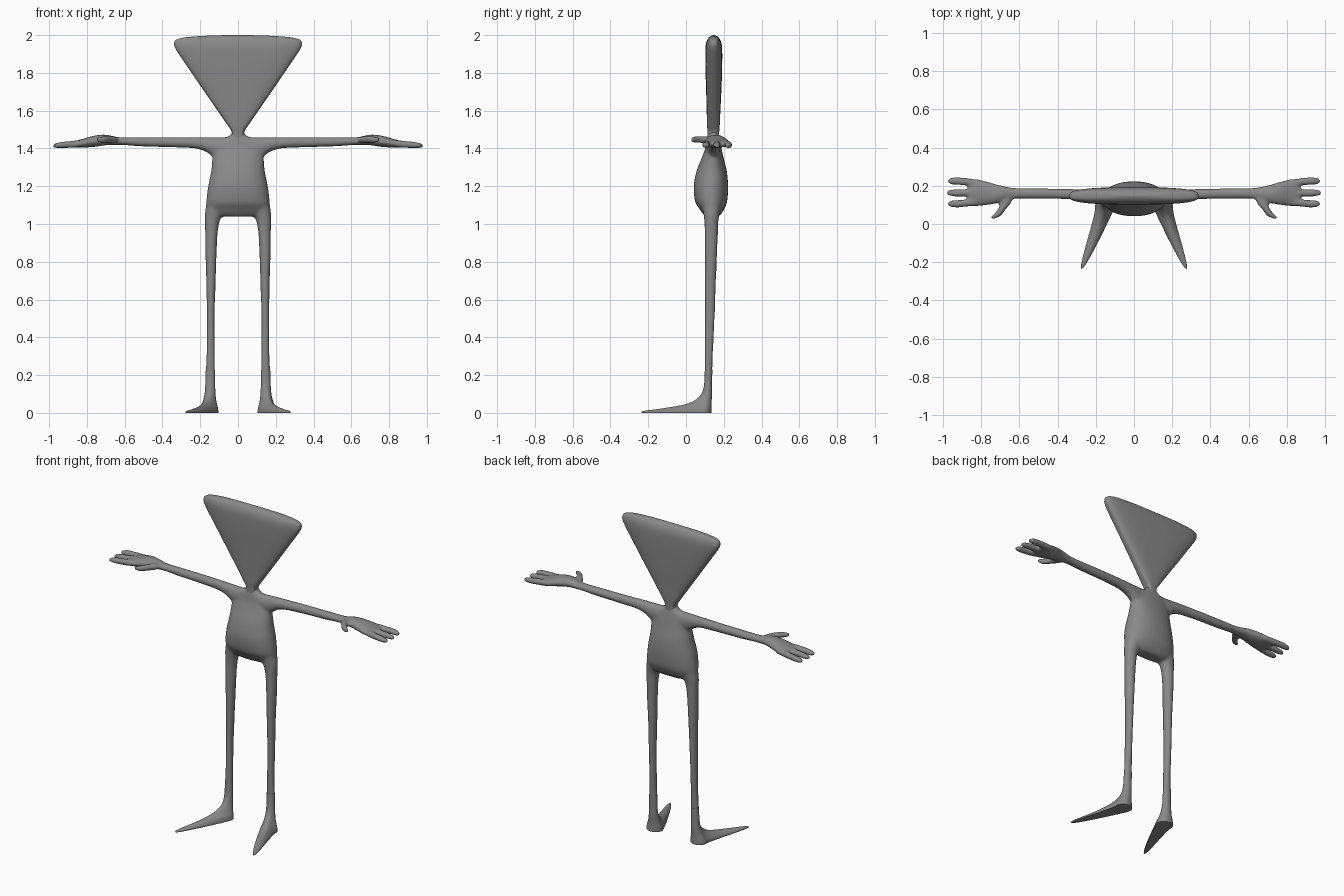
import bpy, bmesh, math
from mathutils import Vector

grey = bpy.data.materials.new("mid grey")
grey.diffuse_color = (0.25, 0.25, 0.25, 1)


def spline(rows, steps):
    """Catmull-Rom resampling of a list of number rows."""
    out = []
    for i in range(len(rows) - 1):
        p = [Vector(rows[max(0, min(len(rows) - 1, i + k))]) for k in (-1, 0, 1, 2)]
        for j in range(steps):
            t = j / steps
            out.append(0.5 * (2 * p[1] + (p[2] - p[0]) * t
                              + (2 * p[0] - 5 * p[1] + 4 * p[2] - p[3]) * t * t
                              + (3 * p[1] - p[0] - 3 * p[2] + p[3]) * t ** 3))
    return out + [Vector(rows[-1])]


def loft(bm, axis, rows, side=1, power=2.0, sides=32, steps=4):
    """Closed tube along an axis; row = position, centre a, centre b, radius a, radius b,
    then optional forward stretch in a and b."""
    rings = []
    for r in spline(rows, steps):
        ring = []
        for k in range(sides):
            t = 2 * math.pi * k / sides
            c, s = math.cos(t), math.sin(t)
            a = r[1] + r[3] * math.copysign(abs(c) ** (2 / power), c)
            b = r[2] + r[4] * math.copysign(abs(s) ** (2 / power), s)
            if len(r) > 5:
                f = max(0, -s) ** 3
                a, b = a + f * r[5], b + f * r[6]
            x, y, z = {"x": (r[0], a, b), "y": (a, r[0], b), "z": (a, b, r[0])}[axis]
            ring.append(bm.verts.new((x * side, y, z)))
        rings.append(ring)
    for lo, hi in zip(rings, rings[1:]):
        for k in range(sides):
            n = (k + 1) % sides
            bm.faces.new((lo[k], lo[n], hi[n], hi[k]))
    bm.faces.new(rings[0])
    bm.faces.new(rings[-1])


def finish(name, bm, angle=50):
    bmesh.ops.recalc_face_normals(bm, faces=bm.faces)
    me = bpy.data.meshes.new(name)
    bm.to_mesh(me)
    bm.free()
    me.materials.append(grey)
    ob = bpy.data.objects.new(name, me)
    bpy.context.collection.objects.link(ob)
    bpy.ops.object.select_all(action="DESELECT")
    ob.select_set(True)
    bpy.context.view_layer.objects.active = ob
    bpy.ops.object.shade_smooth_by_angle(angle=math.radians(angle))
    return ob


# Head: flat wedge with rounded rim
bm = bmesh.new()
loft(bm, "z", [(1.455, 0, .145, .03, .03), (1.49, 0, .145, .034, .031), (1.53, 0, .145, .06, .034),
               (1.62, 0, .146, .122, .037), (1.72, 0, .147, .191, .041), (1.82, 0, .147, .259, .044),
               (1.89, 0, .147, .307, .045), (1.93, 0, .147, .332, .044), (1.955, 0, .147, .338, .041),
               (1.975, 0, .147, .328, .034), (1.988, 0, .147, .28, .025), (1.996, 0, .147, .18, .014),
               (2.0, 0, .147, .06, .003)], power=3.2, sides=64)
finish("head", bm, 60)

# Body skin: torso, arms, hands and legs fused into one surface
bm = bmesh.new()
loft(bm, "z", [(1.04, 0, .138, .12, .035), (1.055, 0, .138, .155, .05), (1.08, 0, .137, .167, .066),
               (1.12, 0, .133, .168, .085), (1.2, 0, .132, .158, .091), (1.28, 0, .136, .142, .08),
               (1.35, 0, .141, .136, .058), (1.4, 0, .145, .13, .043), (1.44, 0, .145, .11, .034),
               (1.46, 0, .145, .06, .03), (1.475, 0, .145, .036, .03), (1.495, 0, .145, .033, .03)],
     power=2.2)
for s in (1, -1):
    # Arm
    loft(bm, "x", [(0, .145, 1.4, .036, .06), (.08, .145, 1.4, .036, .06), (.13, .147, 1.407, .034, .053),
                   (.17, .149, 1.421, .032, .039), (.23, .152, 1.43, .029, .03), (.35, .157, 1.433, .027, .027),
                   (.5, .159, 1.435, .027, .025), (.6, .16, 1.438, .028, .021), (.66, .16, 1.44, .032, .022)], s)
    # Palm
    loft(bm, "x", [(.58, .16, 1.438, .027, .019), (.64, .16, 1.44, .031, .021), (.7, .157, 1.445, .045, .028),
                   (.76, .16, 1.438, .06, .03), (.82, .164, 1.428, .071, .023), (.85, .164, 1.424, .071, .019),
                   (.87, .164, 1.422, .064, .012)], s)
    # Fingers
    for y0, y1, tip in ((.21, .225, .976), (.163, .163, .982), (.12, .106, .976)):
        loft(bm, "x", [(.79, y0, 1.428, .019, .017), (.85, (y0 + y1) / 2, 1.424, .02, .019),
                       (.92, y1, 1.419, .02, .018), (.955, y1, 1.416, .018, .015),
                       (tip - .008, y1, 1.414, .013, .011), (tip, y1, 1.413, .004, .004)], s, sides=16)
    # Thumb
    loft(bm, "y", [(.15, .665, 1.443, .035, .018), (.11, .672, 1.446, .029, .019), (.08, .69, 1.447, .022, .019),
                   (.058, .706, 1.447, .022, .018), (.04, .724, 1.447, .024, .017),
                   (.03, .737, 1.447, .015, .012), (.025, .741, 1.447, .005, .005)], s, sides=16)
    # Leg
    loft(bm, "z", [(.2, .146, .119, .025, .02), (.32, .145, .121, .022, .022), (.5, .145, .126, .021, .026),
                   (.7, .143, .129, .025, .03), (.85, .143, .132, .03, .033), (.95, .141, .134, .033, .035),
                   (1.01, .137, .134, .039, .037), (1.05, .129, .135, .047, .042), (1.1, .118, .135, .05, .05)], s)
body = finish("body", bm)
remesh = body.modifiers.new("fuse", "REMESH")
remesh.mode = "VOXEL"
remesh.voxel_size = 0.008
remesh.use_smooth_shade = True
relax = body.modifiers.new("soften", "SMOOTH")
relax.factor = 0.5
relax.iterations = 6

# Feet: long pointed shoes with flat soles, flowing out of the shins
for name, s in (("right_foot", 1), ("left_foot", -1)):
    bm = bmesh.new()
    loft(bm, "z", [(0, .154, .09, .05, .045, .12, -.28), (.009, .154, .09, .05, .045, .118, -.275),
                   (.018, .154, .092, .049, .043, .09, -.215), (.03, .153, .095, .046, .04, .058, -.14),
                   (.045, .152, .1, .041, .035, .032, -.07), (.065, .15, .105, .035, .031, .016, -.03),
                   (.1, .148, .113, .029, .025, .004, -.007), (.15, .147, .117, .026, .021, 0, 0),
                   (.23, .146, .1195, .0245, .02, 0, 0)], s, sides=48)
    finish(name, bm)
